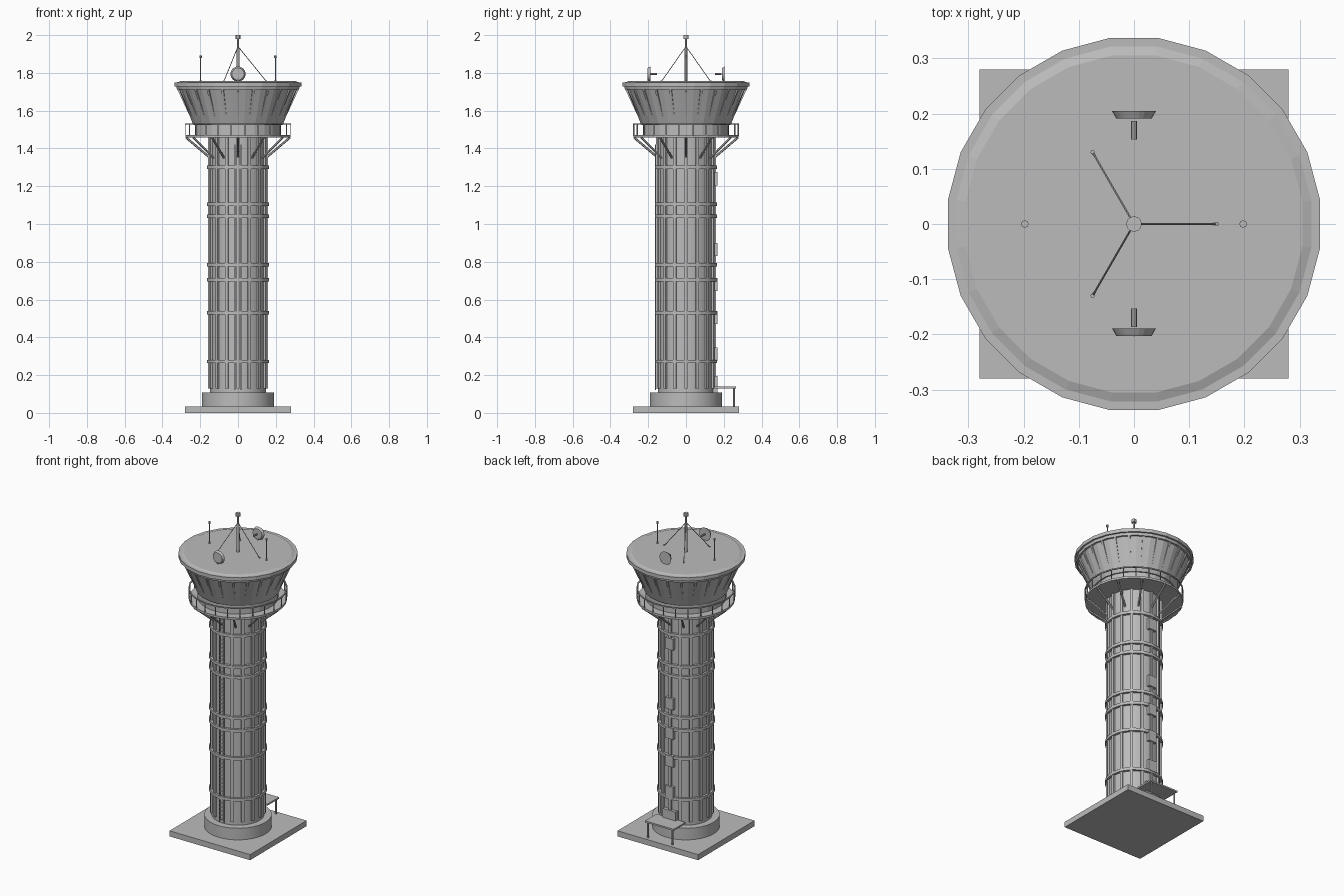
import bpy, bmesh
from math import pi, sin, cos, tau
from mathutils import Vector, Matrix

cube = bpy.data.objects.get("Cube")
if cube:
    bpy.data.objects.remove(cube, do_unlink=True)

grey = bpy.data.materials.new("concrete_grey")
grey.use_nodes = True
colour = (0.5, 0.5, 0.5, 1)
grey.diffuse_color = colour
grey.node_tree.nodes["Principled BSDF"].inputs["Base Color"].default_value = colour


def finish(name, bm):
    bmesh.ops.recalc_face_normals(bm, faces=bm.faces)
    mesh = bpy.data.meshes.new(name)
    bm.to_mesh(mesh)
    bm.free()
    mesh.materials.append(grey)
    obj = bpy.data.objects.new(name, mesh)
    bpy.context.collection.objects.link(obj)
    return obj


def add_box(bm, centre, size, turn=0):
    m = Matrix.Rotation(turn, 4, "Z") @ Matrix.Translation(centre) @ Matrix.Diagonal((*size, 1))
    bmesh.ops.create_cube(bm, size=1, matrix=m)


def add_rod(bm, a, b, r1, r2=None, sides=8):
    a, b = Vector(a), Vector(b)
    d = b - a
    m = Matrix.Translation((a + b) / 2) @ d.to_track_quat("Z", "Y").to_matrix().to_4x4()
    bmesh.ops.create_cone(bm, cap_ends=True, segments=sides, radius1=r1,
                          radius2=r1 if r2 is None else r2, depth=d.length, matrix=m)


def add_lathe(bm, profile, sides=24, closed=False):
    """Turn a (radius, height) profile about z; closed makes a hollow ring."""
    rings = [[bm.verts.new((r * cos(tau * (i + .5) / sides), r * sin(tau * (i + .5) / sides), z))
              for i in range(sides)] for r, z in profile]
    pairs = list(zip(rings, rings[1:]))
    if closed:
        pairs.append((rings[-1], rings[0]))
    else:
        bm.faces.new(rings[0])
        bm.faces.new(rings[-1])
    for low, high in pairs:
        for i in range(sides):
            j = (i + 1) % sides
            bm.faces.new((low[i], low[j], high[j], high[i]))


def lathe(name, profile, sides=24, closed=False):
    bm = bmesh.new()
    add_lathe(bm, profile, sides, closed)
    return finish(name, bm)


def polar(r, angle, z):
    return Vector((r * cos(angle), r * sin(angle), z))


def band(inner, outer, low, high):
    return [(inner, low), (outer, low), (outer, high), (inner, high)]


# Base slab and footing
bm = bmesh.new()
add_box(bm, (0, 0, .0175), (.56, .56, .035))
finish("base_slab", bm)
lathe("footing", [(.192, .035), (.192, .108)], 32)

# Shaft with vertical ribs and hoops
lathe("shaft", [(.15, .1), (.15, 1.47)], 32)
bm = bmesh.new()
for i in range(16):
    add_box(bm, (.153, 0, .795), (.014, .016, 1.33), tau * i / 16)
finish("shaft_ribs", bm)
bm = bmesh.new()
for z in (.272, .53, .705, .785, 1.04, 1.105, 1.3):
    add_lathe(bm, band(.145, .165, z - .009, z + .009), 32, True)
finish("shaft_hoops", bm)

# Ladder on the front
bm = bmesh.new()
for x in (-.016, .016):
    add_box(bm, (x, -.161, .77), (.005, .006, 1.3))
for i in range(52):
    add_box(bm, (0, -.161, .135 + i * .025), (.032, .005, .005))
finish("ladder", bm)

# Window boxes, door and canopy on the back
bm = bmesh.new()
for z in (.31, .505, .68, .865, 1.24):
    add_box(bm, (0, .154, z), (.055, .026, .07))
finish("back_window_boxes", bm)
bm = bmesh.new()
add_box(bm, (0, .154, .15), (.09, .026, .09))
finish("door", bm)
bm = bmesh.new()
add_box(bm, (0, .207, .135), (.2, .115, .01))
for x in (-.085, .085):
    add_rod(bm, (x, .255, .035), (x, .255, .132), .005)
finish("entrance_canopy", bm)

# Balcony, brackets and railing
lathe("balcony_deck", [(.28, 1.457), (.28, 1.47)])
bm = bmesh.new()
for i in range(12):
    a = tau * i / 12
    add_rod(bm, polar(.148, a, 1.35), polar(.275, a, 1.458), .006, sides=6)
finish("balcony_brackets", bm)
bm = bmesh.new()
add_lathe(bm, band(.276, .283, 1.526, 1.533), closed=True)
for i in range(24):
    a = tau * (i + .5) / 24
    add_rod(bm, polar(.279, a, 1.465), polar(.279, a, 1.53), .003, sides=6)
finish("balcony_railing", bm)

# Control cab with outward sloping wall and mullions
lathe("cab_base", [(.23, 1.465), (.23, 1.53)])
lathe("cab_wall", [(.238, 1.525), (.243, 1.535), (.318, 1.72)])
bm = bmesh.new()
for i in range(24):
    a = tau * i / 24
    low, high = polar(.25, a, 1.575), polar(.316, a, 1.718)
    d = high - low
    m = Matrix.Translation((low + high) / 2) @ Matrix.Rotation(a, 4, "Z")
    m = m @ Matrix.Rotation(Vector((0, 0, 1)).angle(d), 4, "Y") @ Matrix.Diagonal((.014, .012, d.length, 1))
    bmesh.ops.create_cube(bm, size=1, matrix=m)
finish("cab_mullions", bm)

# Roof with eave ring
lathe("roof", [(.326, 1.712), (.33, 1.73), (.33, 1.748), (.308, 1.756)])
lathe("roof_eave", band(.322, .34, 1.728, 1.75), closed=True)

# Mast with guy wires
bm = bmesh.new()
add_rod(bm, (0, 0, 1.75), (0, 0, 1.93), .009, sides=12)
add_rod(bm, (0, 0, 1.93), (0, 0, 1.985), .006, sides=12)
add_rod(bm, (0, 0, 1.98), (0, 0, 2), .014, sides=12)
finish("mast", bm)
bm = bmesh.new()
for i in range(3):
    a = tau * i / 3
    add_rod(bm, (0, 0, 1.94), polar(.15, a, 1.755), .002, sides=6)
    add_rod(bm, polar(.15, a, 1.753), polar(.15, a, 1.76), .004)
finish("guy_wires", bm)

# Whip aerials
bm = bmesh.new()
for x in (-.198, .198):
    add_rod(bm, (x, 0, 1.75), (x, 0, 1.885), .003)
    add_rod(bm, (x, 0, 1.88), (x, 0, 1.892), .007)
    add_rod(bm, (x, 0, 1.754), (x, 0, 1.76), .007)
finish("whip_aerials", bm)

# Dishes with feed arms pointing at the mast
bm = bmesh.new()
for y, side in ((-.203, -1), (.191, 1)):
    add_rod(bm, (0, y, 1.794), (0, y + .014, 1.794), .032, .04, 24)
    add_rod(bm, (0, side * .187, 1.794), (0, side * .153, 1.794), .005)
    add_rod(bm, (0, side * .198, 1.75), (0, side * .198, 1.77), .006)
finish("roof_dishes", bm)

# Crisp edges on rounded parts
for name in ("footing", "shaft", "mast"):
    obj = bpy.data.objects[name]
    bpy.ops.object.select_all(action="DESELECT")
    obj.select_set(True)
    bpy.context.view_layer.objects.active = obj
    bpy.ops.object.shade_smooth_by_angle(angle=pi / 6)
